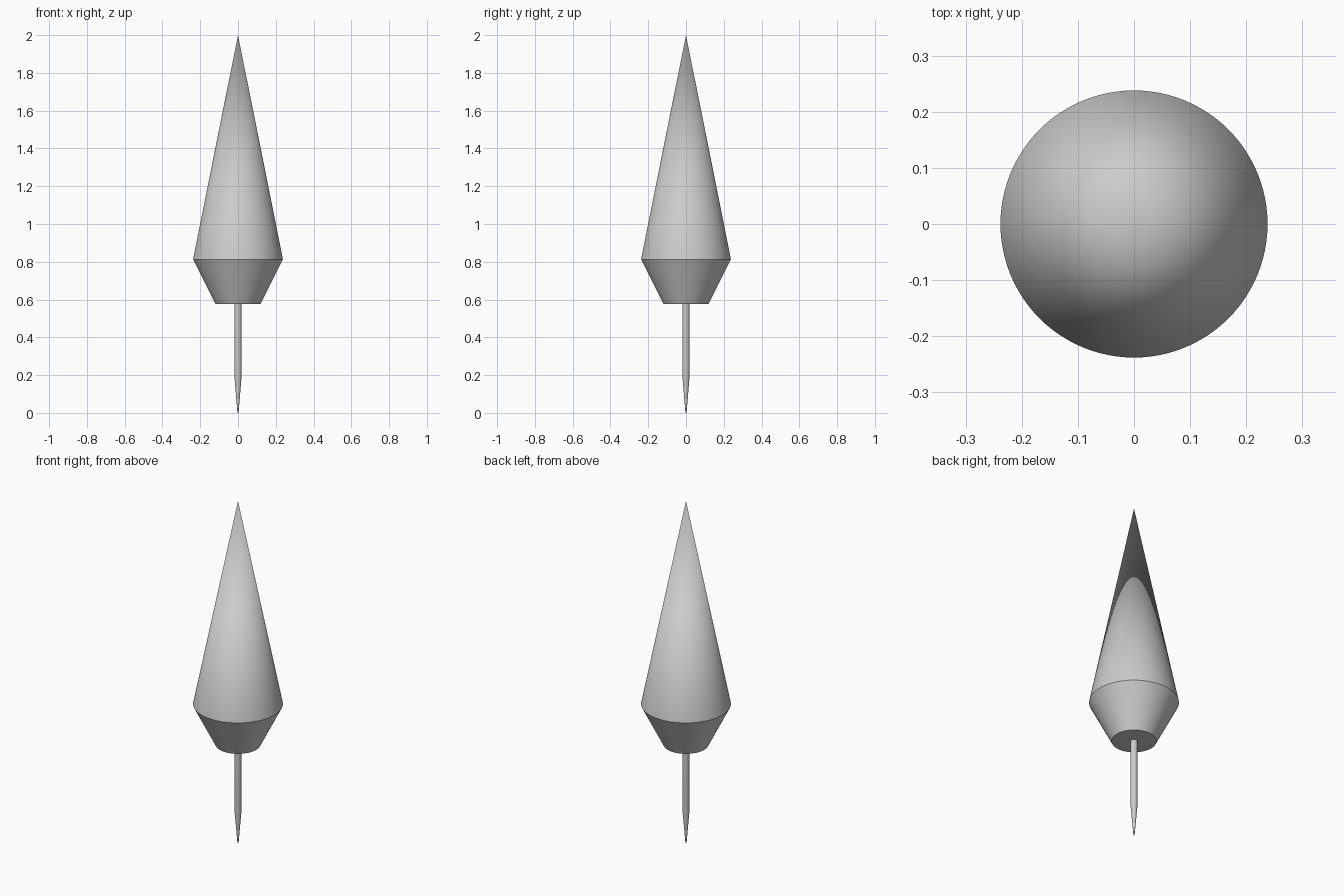
import bpy
import bmesh
import math

cube = bpy.data.objects.get("Cube")
if cube:
    bpy.data.objects.remove(cube, do_unlink=True)

grey = bpy.data.materials.new("plain grey")
grey.use_nodes = True
grey.diffuse_color = (0.6, 0.6, 0.6, 1)
grey.node_tree.nodes["Principled BSDF"].inputs["Base Color"].default_value = (0.6, 0.6, 0.6, 1)


def turned(name, rings, sides):
    """Closed solid of revolution from (radius, height) rings; zero radius is a point."""
    bm = bmesh.new()
    loops = []
    for r, z in rings:
        count = sides if r > 0 else 1
        loops.append([bm.verts.new((r * math.cos(math.tau * i / sides),
                                    r * math.sin(math.tau * i / sides), z))
                      for i in range(count)])
    for low, high in zip(loops, loops[1:]):
        for i in range(sides):
            j = (i + 1) % sides
            corners = [low[i % len(low)], low[j % len(low)],
                       high[j % len(high)], high[i % len(high)]]
            bm.faces.new(list(dict.fromkeys(corners)))
    for loop in (loops[0], loops[-1]):
        if len(loop) > 1:
            bm.faces.new(loop)
    bmesh.ops.recalc_face_normals(bm, faces=bm.faces)
    mesh = bpy.data.meshes.new(name)
    bm.to_mesh(mesh)
    bm.free()
    mesh.materials.append(grey)
    obj = bpy.data.objects.new(name, mesh)
    bpy.context.collection.objects.link(obj)
    bpy.ops.object.select_all(action='DESELECT')
    obj.select_set(True)
    bpy.context.view_layer.objects.active = obj
    bpy.ops.object.shade_smooth_by_angle(angle=math.radians(30))
    return obj


# Tall cone on a short inverted frustum
turned("bob_body", [(0.119, 0.577), (0.238, 0.813), (0, 2.0)], 96)

# Slim pin with a tapered point, seated in the body
turned("bob_pin", [(0.003, 0), (0.0185, 0.187), (0.0185, 0.6)], 32)
